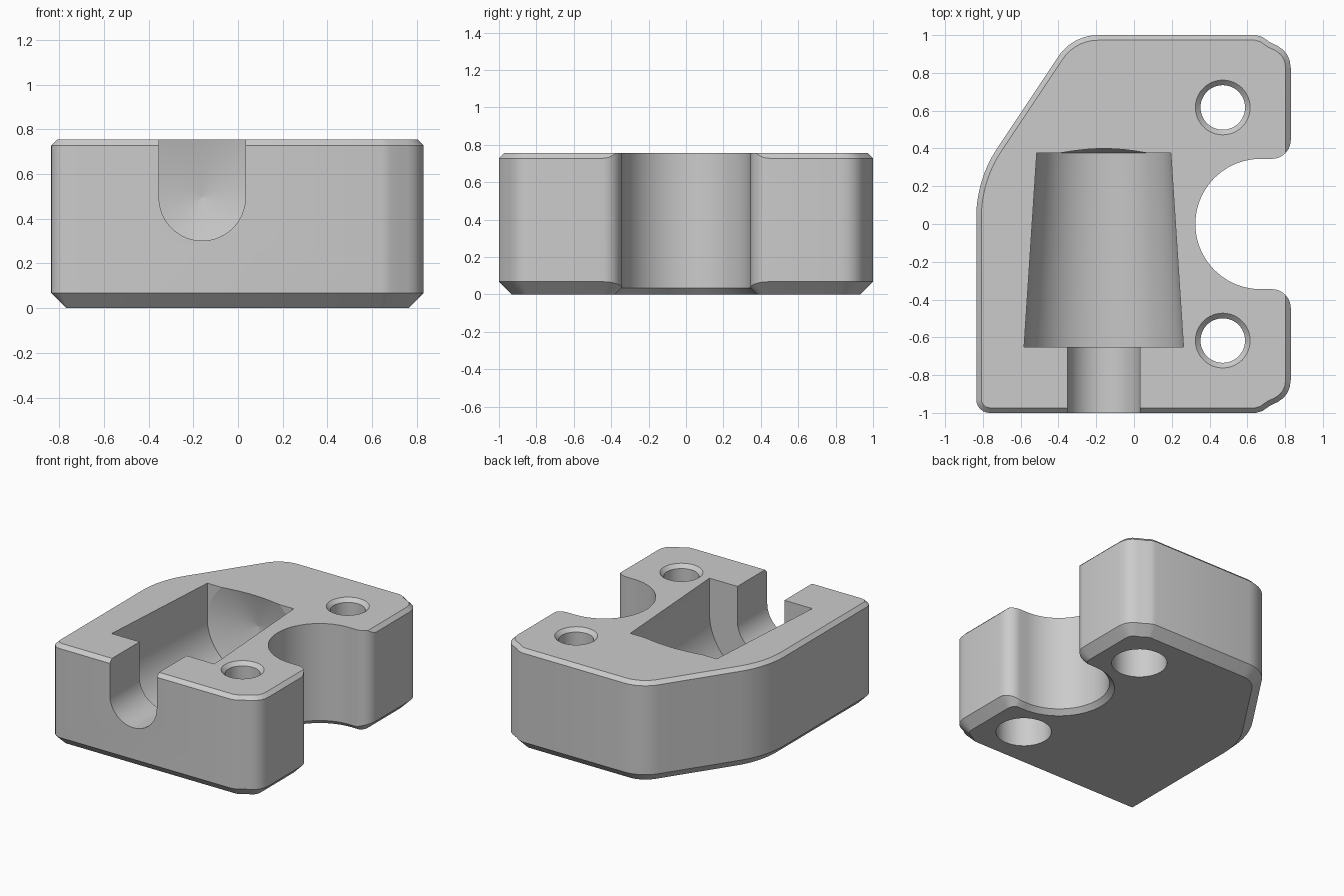
import bpy, bmesh, math
from mathutils import Vector

if "Cube" in bpy.data.objects:
    bpy.data.objects.remove(bpy.data.objects["Cube"])

H = 0.755            # block height
BOT, TOP = 0.068, 0.027   # outer chamfers
NOTCH = 0.035        # lower chamfer inside the notch
AX, AZ = -0.16, 0.495     # axis of the pocket and slot

grey = bpy.data.materials.new("plain grey")
grey.diffuse_color = (0.6, 0.6, 0.6, 1)
grey.use_nodes = True
grey.node_tree.nodes["Principled BSDF"].inputs["Base Color"].default_value = grey.diffuse_color


def arc(cx, cy, r, a0, a1, n):
    return [(cx + r * math.cos(math.radians(a0 + (a1 - a0) * i / n)),
             cy + r * math.sin(math.radians(a0 + (a1 - a0) * i / n))) for i in range(n + 1)]


def fillet(a, b, c, t, n=10):
    """Round corner b with tangent length t."""
    a, b, c = Vector(a), Vector(b), Vector(c)
    p, q = b + (a - b).normalized() * t, b + (c - b).normalized() * t
    half = (a - b).angle(c - b) / 2
    o = b + ((p + q) / 2 - b).normalized() * (t / math.cos(half))
    u, v = p - o, q - o
    w = u.angle(v)
    return [tuple(o + (u * math.sin(w * (1 - i / n)) + v * math.sin(w * i / n)) / math.sin(w))
            for i in range(n + 1)]


def loft(name, rings):
    """Skin closed rings of equal length and cap both ends."""
    bm = bmesh.new()
    vs = [[bm.verts.new(p) for p in ring] for ring in rings]
    n = len(vs[0])
    for a, b in zip(vs, vs[1:]):
        for i in range(n):
            j = (i + 1) % n
            bm.faces.new((a[i], a[j], b[j], b[i]))
    bm.faces.new(vs[0][::-1])
    bm.faces.new(vs[-1])
    bmesh.ops.remove_doubles(bm, verts=bm.verts, dist=1e-5)
    bmesh.ops.recalc_face_normals(bm, faces=bm.faces)
    me = bpy.data.meshes.new(name)
    bm.to_mesh(me)
    bm.free()
    ob = bpy.data.objects.new(name, me)
    bpy.context.collection.objects.link(ob)
    me.materials.append(grey)
    return ob


def cut(ob, tool):
    m = ob.modifiers.new("cut", 'BOOLEAN')
    m.operation, m.solver, m.object = 'DIFFERENCE', 'EXACT', tool
    bpy.context.view_layer.objects.active = ob
    bpy.ops.object.modifier_apply(modifier=m.name)
    bpy.data.objects.remove(tool)


# Outline, counter-clockwise from the front left; the notch has its own rules
x0, x1 = -0.835, 0.83
corner = [(0.645, 1), (0.68, 0.99), (0.72, 0.962), (0.76, 0.943), (0.79, 0.922),
          (0.812, 0.895), (0.825, 0.862), (x1, 0.825)]
front = arc(x0 + 0.07, -0.93, 0.07, 180, 270, 6) + [(x, -y) for x, y in corner]
notch = (arc(0.73, -0.445, 0.1, 0, 90, 10) + arc(0.67, 0, 0.345, 270, 90, 40)
         + arc(0.73, 0.445, 0.1, 270, 360, 10))
k1, k2 = (x0, 0.235), (-0.325, 1)
back = corner[::-1] + fillet((0.6, 1), k2, k1, 0.135) + fillet(k2, k1, (x0, -1), 0.2, 14)
outline = front + notch + back

# Block with chamfered rims
rings = [[], [], [], []]
n = len(outline)
for i, p in enumerate(outline):
    p = Vector(p)
    e = (p - Vector(outline[i - 1])).normalized()
    f = (Vector(outline[(i + 1) % n]) - p).normalized()
    s = e + f
    s = s.normalized() / (s.length / 2)
    inward = Vector((-s.y, s.x))
    in_notch = len(front) <= i < len(front) + len(notch)
    if in_notch:
        t = min(max((p.x - 0.73) / 0.1, 0), 1)
        d = NOTCH + (BOT - NOTCH) * t
        top = Vector((min(p.x, x1 - TOP), p.y))
        drop = p.x - top.x
    else:
        d, drop = BOT, TOP
        top = p + inward * TOP
    low = p + inward * d
    rings[0].append((low.x, low.y, 0))
    rings[1].append((p.x, p.y, d))
    rings[2].append((p.x, p.y, H - drop))
    rings[3].append((top.x, top.y, H))
block = loft("mount_block", rings)


# Round-bottomed tapered pocket with a shallow cone at its back, and the front slot
def u_ring(y, r):
    return [(AX + x, y, AZ + z) for x, z in arc(0, 0, r, 180, 360, 40) + [(r, 0.6), (-r, 0.6)]]


def disc(y, r):
    return [(AX + x, y, AZ + z) for x, z in arc(0, 0, r, 0, 354, 59)]


cut(block, loft("pocket_cutter", [u_ring(-0.65, 0.422), u_ring(0.375, 0.355)]))
cut(block, loft("pocket_end_cutter", [disc(0.3, 0.3), disc(0.3751, 0.352), disc(0.467, 0.004)]))
cut(block, loft("slot_cutter", [u_ring(-1.1, 0.193), u_ring(-0.6, 0.193)]))

# Screw holes: countersunk rim above, wide counterbore below
for y in (0.617, -0.617):
    profile = [(0.19, -0.1), (0.19, 0.4), (0.118, 0.4), (0.118, H - 0.027), (0.145, H), (0.165, H + 0.02)]
    cut(block, loft("hole_cutter", [[(a, b, z) for a, b in arc(0.47, y, r, 0, 352.5, 47)]
                                    for r, z in profile]))

block.select_set(True)
bpy.context.view_layer.objects.active = block
bpy.ops.object.shade_smooth_by_angle(angle=math.radians(25))
